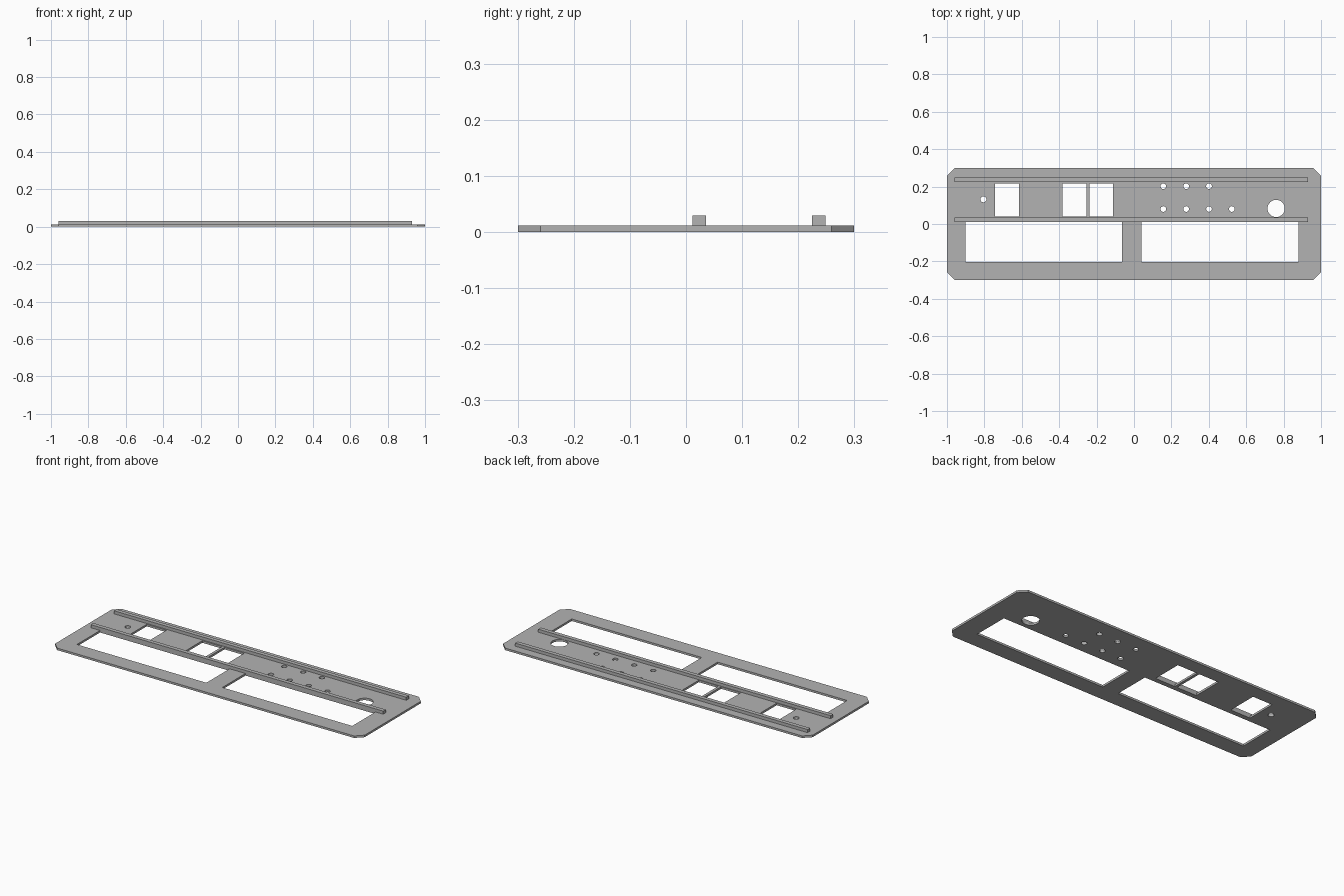
import bpy, bmesh, math

if "Cube" in bpy.data.objects:
    bpy.data.objects.remove(bpy.data.objects["Cube"])

T = 0.012          # plate thickness
RAIL_TOP = 0.03

grey = bpy.data.materials.new("plain grey")
grey.diffuse_color = (0.45, 0.45, 0.45, 1)
grey.use_nodes = True
grey.node_tree.nodes["Principled BSDF"].inputs["Base Color"].default_value = grey.diffuse_color


def rect(x0, x1, y0, y1):
    return [(x0, y0), (x1, y0), (x1, y1), (x0, y1)]


def circle(x, y, r, n=32):
    return [(x + r * math.cos(2 * math.pi * i / n),
             y + r * math.sin(2 * math.pi * i / n)) for i in range(n)]


def extruded(name, loops, z0, z1):
    """Solid from an outer loop and hole loops, between two heights."""
    curve = bpy.data.curves.new(name + "_profile", 'CURVE')
    curve.dimensions = '2D'
    curve.fill_mode = 'BOTH'
    curve.extrude = (z1 - z0) / 2
    for pts in loops:
        s = curve.splines.new('POLY')
        s.points.add(len(pts) - 1)
        for p, (x, y) in zip(s.points, pts):
            p.co = (x, y, 0, 1)
        s.use_cyclic_u = True
    tmp = bpy.data.objects.new(name + "_profile", curve)
    bpy.context.collection.objects.link(tmp)
    dg = bpy.context.evaluated_depsgraph_get()
    mesh = bpy.data.meshes.new_from_object(tmp.evaluated_get(dg))
    bpy.data.objects.remove(tmp)
    # weld caps to walls and lift to height
    bm = bmesh.new()
    bm.from_mesh(mesh)
    bmesh.ops.remove_doubles(bm, verts=bm.verts, dist=1e-5)
    bmesh.ops.translate(bm, verts=bm.verts, vec=(0, 0, (z0 + z1) / 2))
    bmesh.ops.recalc_face_normals(bm, faces=bm.faces)
    for f in bm.faces:
        f.smooth = False
        f.material_index = 0
    bm.to_mesh(mesh)
    bm.free()
    mesh.materials.clear()
    mesh.materials.append(grey)
    ob = bpy.data.objects.new(name, mesh)
    bpy.context.collection.objects.link(ob)
    return ob


# chamfered outline
W, D, C = 1.0, 0.299, 0.04
outline = [(-W + C, -D), (W - C, -D), (W, -D + C), (W, D - C),
           (W - C, D), (-W + C, D), (-W, D - C), (-W, -D + C)]

# two long openings, three socket openings
holes = [rect(-0.90, -0.063, -0.202, 0.012), rect(0.04, 0.88, -0.202, 0.012)]
holes += [rect(x, x + 0.128, 0.04, 0.217) for x in (-0.742, -0.383, -0.239)]

# small round holes and the large one
holes += [circle(x, 0.08, 0.015) for x in (0.157, 0.279, 0.401, 0.523)]
holes += [circle(x, 0.202, 0.015) for x in (0.157, 0.279, 0.401)]
holes += [circle(-0.805, 0.132, 0.016), circle(0.76, 0.083, 0.046, 48)]

extruded("panel_plate", [outline] + holes, 0, T)

# stiffening rails on the upper face
for name, y in (("front_rail", 0.012), ("back_rail", 0.225)):
    extruded(name, [rect(-0.96, 0.93, y, y + 0.024)], T, RAIL_TOP)
